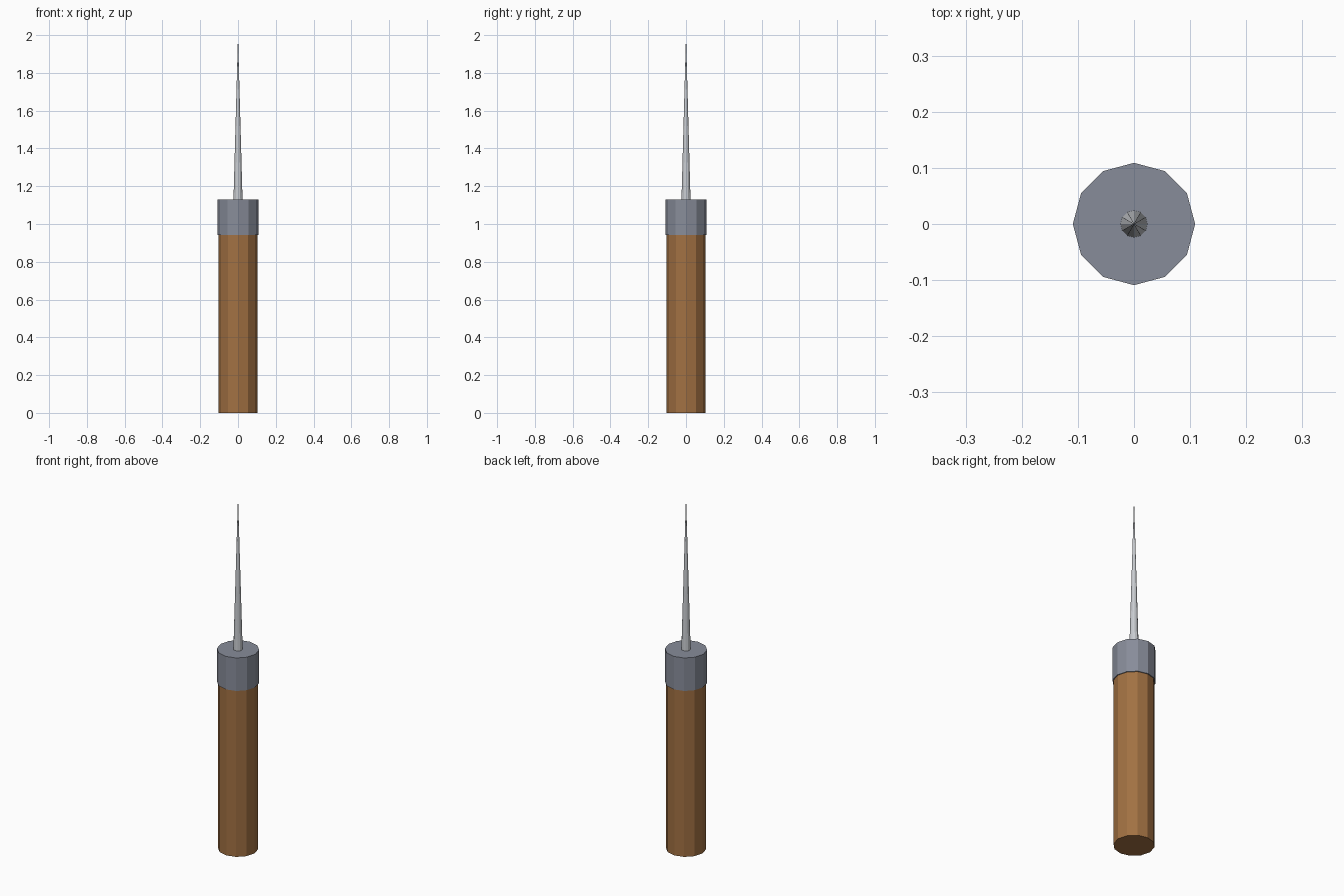
import bpy

cube = bpy.data.objects.get("Cube")
if cube:
    bpy.data.objects.remove(cube, do_unlink=True)


def material(name, color):
    mat = bpy.data.materials.new(name)
    mat.use_nodes = True
    mat.diffuse_color = (*color, 1)
    bsdf = next(n for n in mat.node_tree.nodes if n.type == 'BSDF_PRINCIPLED')
    bsdf.inputs["Base Color"].default_value = (*color, 1)
    return mat


def tapered(name, r_bottom, r_top, z0, z1, mat):
    """Upright twelve-sided cylinder or cone between two heights."""
    bpy.ops.mesh.primitive_cone_add(vertices=12, radius1=r_bottom, radius2=r_top,
                                    depth=z1 - z0, location=(0, 0, (z0 + z1) / 2))
    obj = bpy.context.object
    obj.name = name
    obj.data.materials.append(mat)
    return obj


wood = material("brown wood", (0.36, 0.165, 0.055))
collar_metal = material("blue grey metal", (0.245, 0.265, 0.32))
steel = material("pale steel", (0.58, 0.60, 0.63))

# Wooden grip, metal collar and needle-like spike
tapered("handle", 0.104, 0.104, 0.0, 0.945, wood)
tapered("ferrule", 0.109, 0.109, 0.943, 1.13, collar_metal)
tapered("spike", 0.024, 0.0, 1.128, 2.0, steel)
